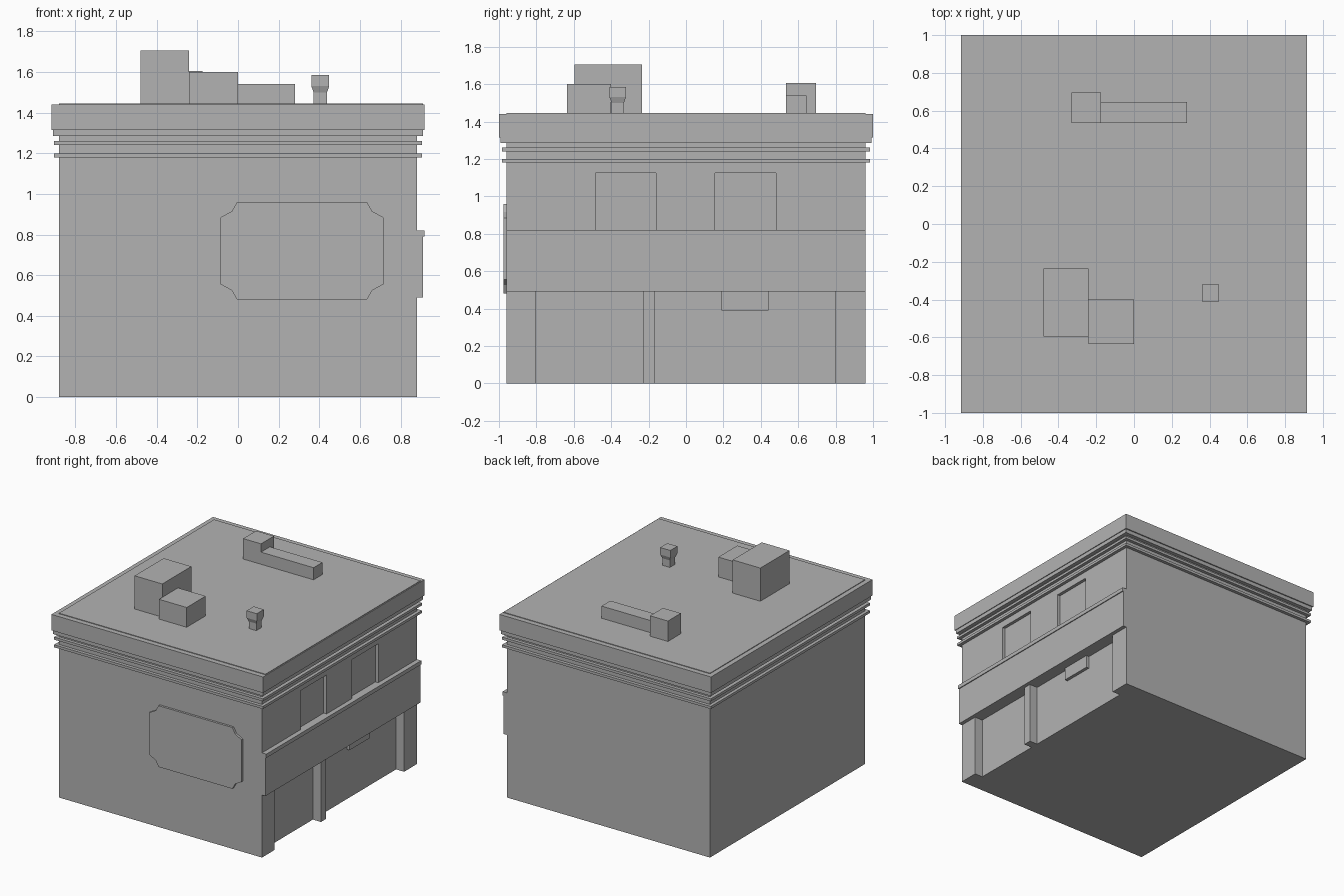
import bpy, bmesh

cube = bpy.data.objects.get("Cube")
if cube:
    bpy.data.objects.remove(cube, do_unlink=True)

grey = bpy.data.materials.new("plain grey")
grey.use_nodes = True
GREY = (0.45, 0.45, 0.45, 1)
grey.diffuse_color = GREY
grey.node_tree.nodes["Principled BSDF"].inputs["Base Color"].default_value = GREY


def finish(name, bm):
    bmesh.ops.recalc_face_normals(bm, faces=bm.faces)
    mesh = bpy.data.meshes.new(name)
    bm.to_mesh(mesh)
    bm.free()
    mesh.materials.append(grey)
    obj = bpy.data.objects.new(name, mesh)
    bpy.context.collection.objects.link(obj)
    return obj


def loft(name, rings):
    """Join equal-length rings of points and cap both ends."""
    bm = bmesh.new()
    loops = [[bm.verts.new(p) for p in ring] for ring in rings]
    n = len(loops[0])
    for a, b in zip(loops, loops[1:]):
        for i in range(n):
            bm.faces.new((a[i], a[(i + 1) % n], b[(i + 1) % n], b[i]))
    bm.faces.new(loops[0])
    bm.faces.new(loops[-1])
    return finish(name, bm)


def rect(x, y, z):
    return [(x[0], y[0], z), (x[1], y[0], z), (x[1], y[1], z), (x[0], y[1], z)]


def box(name, x, y, z):
    return loft(name, [rect(x, y, z[0]), rect(x, y, z[1])])


W, D = 0.88, 0.96            # half width and half depth of the walls
BACK, GLASS = 0.81, 0.855    # shopfront and window planes
BAND, LEDGE, TOP = 0.49, 0.82, 1.44
SIDE = (-D, D)

# Main block, with the shopfront and window planes set back on the left side
box("main_walls", (-W, BACK), SIDE, (0, TOP))
box("window_panes", (BACK, GLASS), SIDE, (LEDGE, 1.14))
box("wall_above_windows", (BACK, W), SIDE, (1.125, TOP))

# Shopfront posts and window piers
for i, y in enumerate([(-D, -0.805), (-0.23, -0.165), (0.8, D)]):
    box(f"shopfront_post_{i + 1}", (BACK, W), y, (0, BAND))
for i, y in enumerate([(-D, -0.485), (-0.16, 0.155), (0.48, D)]):
    box(f"window_pier_{i + 1}", (BACK, W), y, (LEDGE, 1.125))

# Fascia band, ledge and small hanging board
box("fascia_band", (BACK, 0.91), SIDE, (BAND, 0.79))
box("fascia_ledge", (BACK, 0.917), SIDE, (0.79, LEDGE))
box("hanging_board", (BACK, 0.835), (0.19, 0.44), (0.39, BAND))

# Cornice, mouldings and roof
for i, (z0, z1, out) in enumerate([(1.18, 1.2, 0.025), (1.24, 1.26, 0.025),
                                  (1.285, 1.315, 0.031)]):
    box(f"moulding_{i + 1}", (-W - out, W + out), (-D - out, D + out), (z0, z1))
box("cornice", (-0.917, 0.917), (-1, 1), (1.315, TOP))
box("roof_deck", (-W, 0.91), SIDE, (TOP - 0.02, TOP + 0.005))

# Wall plaque with notched corners
CX, CZ = 0.315, 0.72
quarter = [(0.4, 0.165), (0.345, 0.195), (0.32, 0.24)]
outline = quarter + [(-x, z) for x, z in reversed(quarter)]
outline += [(-x, -z) for x, z in outline]
loft("wall_plaque", [[(CX + x, y, CZ + z) for x, z in outline]
                     for y in (-D + 0.005, -0.977)])

# Rooftop units
box("roof_unit_large", (-0.48, -0.24), (-0.595, -0.235), (TOP, 1.705))
box("roof_unit_medium", (-0.24, 0), (-0.635, -0.4), (TOP, 1.6))
box("duct_head", (-0.33, -0.175), (0.535, 0.695), (TOP, 1.605))
for i in range(4):
    x = -0.175 + i * 0.114
    box(f"duct_section_{i + 1}", (x, x + 0.114), (0.535, 0.645), (TOP, 1.54))

# Vent with a flared cap
profile = [(0.033, TOP), (0.033, 1.5), (0.044, 1.53), (0.044, 1.585)]
loft("roof_vent", [rect((0.405 - r, 0.405 + r), (-0.365 - r, -0.365 + r), z)
                   for r, z in profile])
